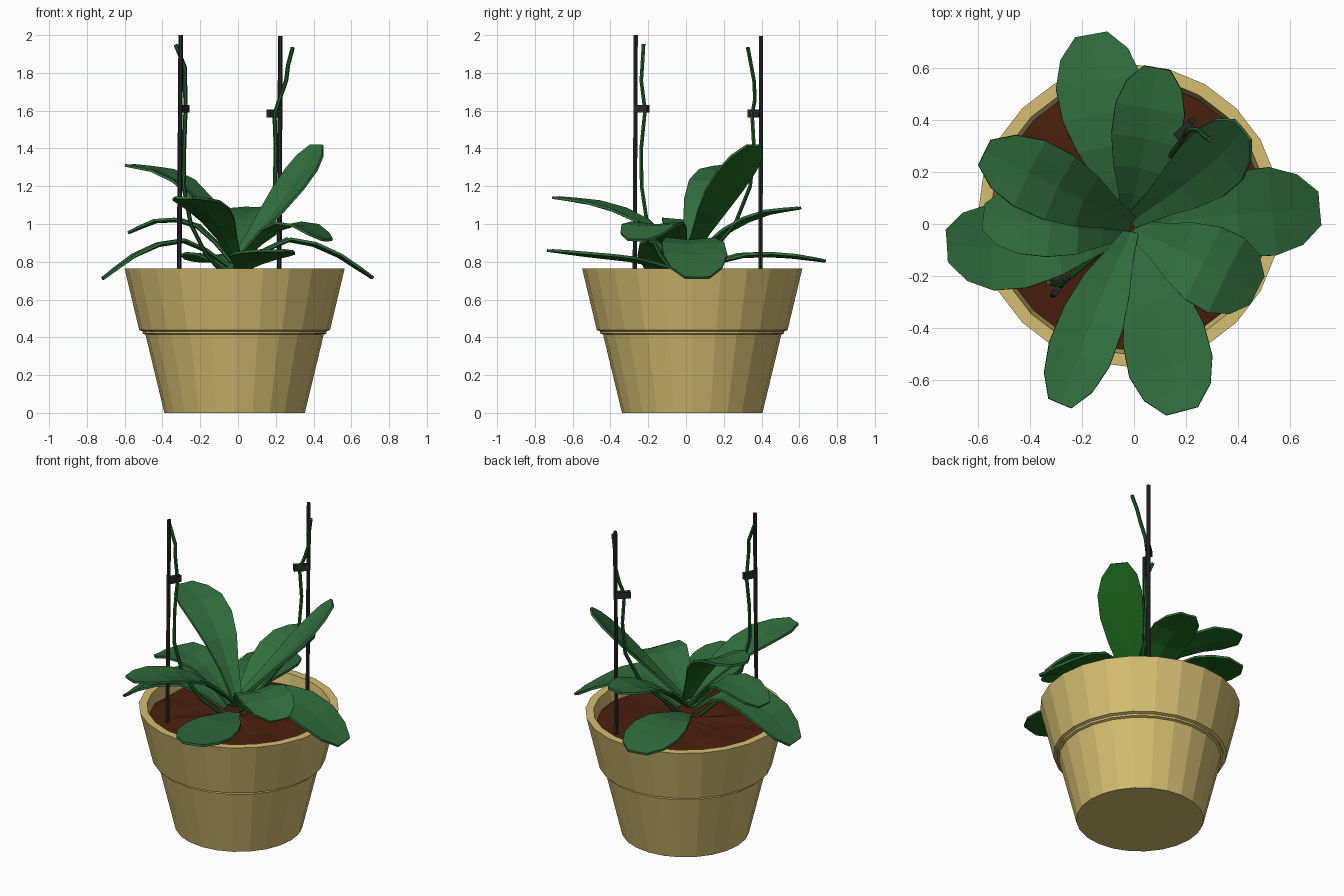
import bpy, bmesh, math, random
from mathutils import Vector

if "Cube" in bpy.data.objects:
    bpy.data.objects.remove(bpy.data.objects["Cube"])

random.seed(4)
CX, CY = -0.018, 0.033          # pot axis


def material(name, rgb):
    m = bpy.data.materials.new(name)
    m.diffuse_color = (*rgb, 1)
    m.use_nodes = True
    m.node_tree.nodes["Principled BSDF"].inputs["Base Color"].default_value = m.diffuse_color
    return m


POT = material("tan clay", (0.66, 0.51, 0.165))
SOIL = material("brown bark", (0.068, 0.014, 0.004))
LEAF = material("leaf green", (0.03, 0.155, 0.046))
UNDER = material("leaf underside", (0.013, 0.14, 0.013))
STEM = material("stem green", (0.012, 0.11, 0.02))
BLACK = material("charcoal", (0.021, 0.021, 0.023))


def finish(name, bm, *mats):
    bmesh.ops.recalc_face_normals(bm, faces=bm.faces) if name != "leaf" else None
    me = bpy.data.meshes.new(name)
    bm.to_mesh(me)
    bm.free()
    ob = bpy.data.objects.new(name, me)
    bpy.context.collection.objects.link(ob)
    for m in mats:
        me.materials.append(m)
    return ob


def lathe(name, profile, mat, n=24, jitter=0.0):
    """Spin (radius, z) points round the pot axis; radius 0 closes with a fan."""
    bm = bmesh.new()
    rings = []
    for r, z in profile:
        if r == 0:
            rings.append([bm.verts.new((CX, CY, z))] * n)
            continue
        rings.append([bm.verts.new((CX + r * math.cos(2 * math.pi * i / n),
                                    CY + r * math.sin(2 * math.pi * i / n),
                                    z + random.uniform(-jitter, jitter))) for i in range(n)])
    for a, b in zip(rings, rings[1:]):
        for i in range(n):
            j = (i + 1) % n
            bm.faces.new(list(dict.fromkeys((a[i], a[j], b[j], b[i]))))
    return finish(name, bm, mat)


def tube(name, pts, radius, mat, sides=6):
    """Thin polygonal tube along a mostly vertical path."""
    bm = bmesh.new()
    rings = []
    for k, p in enumerate(pts):
        d = (Vector(pts[min(k + 1, len(pts) - 1)]) - Vector(pts[max(k - 1, 0)])).normalized()
        u = d.cross(Vector((0, 1, 0))).normalized()
        v = d.cross(u)
        rings.append([bm.verts.new(Vector(p) + radius * (u * math.cos(a) + v * math.sin(a)))
                      for a in (2 * math.pi * i / sides for i in range(sides))])
    for a, b in zip(rings, rings[1:]):
        for i in range(sides):
            j = (i + 1) % sides
            bm.faces.new((a[i], a[j], b[j], b[i]))
    bm.faces.new(rings[0])
    bm.faces.new(rings[-1])
    return finish(name, bm, mat)


def spline(p, t):
    """Catmull-Rom point at t in 0..1 through the points p."""
    s = t * (len(p) - 1)
    i = min(int(s), len(p) - 2)
    f = s - i
    b, c = p[i], p[i + 1]
    a = p[i - 1] if i else b * 2 - c
    d = p[i + 2] if i + 2 < len(p) else c * 2 - b
    return 0.5 * (2 * b + (c - a) * f + (2 * a - 5 * b + 4 * c - d) * f * f
                  + (3 * b - a - 3 * c + d) * f ** 3)


# (position along leaf, share of full width)
WIDTHS = [(0, .22), (.18, .45), (.36, .76), (.55, .97), (.74, 1), (.89, .8), (1, .38)]


def leaf(path, half, fold=0.18):
    p = [Vector(q) for q in path]
    flat = Vector((p[-1].x - p[0].x, p[-1].y - p[0].y, 0)).normalized()
    side = Vector((0, 0, 1)).cross(flat)
    bm = bmesh.new()
    rows = []
    for t, w in WIDTHS:
        c = spline(p, t)
        d = (spline(p, min(t + .02, 1)) - spline(p, max(t - .02, 0))).normalized()
        up = d.cross(side).normalized()
        rise = fold * (1.6 - 1.3 * t)          # channelled base, flatter tip
        rows.append([bm.verts.new(c + side * (u * w * half) + up * (abs(u) * w * half * rise))
                     for u in (-1, -.5, 0, .5, 1)])
    for a, b in zip(rows, rows[1:]):
        for i in range(4):
            bm.faces.new((a[i], b[i], b[i + 1], a[i + 1]))
    ob = finish("leaf", bm, LEAF, UNDER)
    s = ob.modifiers.new("thickness", 'SOLIDIFY')
    s.thickness, s.offset, s.material_offset = 0.014, -1, 1


# Pot with a deep banded rim, and bark filling
lathe("pot", [(0, 0), (.372, 0), (.472, .415), (.487, .42), (.487, .432), (.505, .438),
              (.583, .765), (.535, .765), (.515, .66), (0, .66)], POT)
lathe("bark", [(.519, .69), (.40, .70), (.27, .70), (.13, .71), (0, .72)], SOIL, 24, .012)

# Leaves: low drooping layer, middle layer, upper layer
leaf([(-.04, .04, .76), (-.09, .28, .83), (-.13, .5, .835), (-.165, .73, .81)], .165, .1)
leaf([(.03, 0, .78), (.25, .02, .915), (.48, .045, .86), (.715, .06, .72)], .17, .08)
leaf([(-.05, -.04, .78), (-.27, -.07, .91), (-.5, -.09, .86), (-.72, -.085, .715)], .165, .08)
leaf([(.01, -.05, .76), (.08, -.28, .81), (.13, -.5, .835), (.185, -.72, .865)], .165, .1)
leaf([(.0, -.02, .8), (.17, -.1, .96), (.32, -.18, 1.0), (.475, -.255, .92)], .16, .1)
leaf([(-.03, -.03, .8), (-.2, -.02, .98), (-.39, .01, 1.025), (-.58, .03, .96)], .13, .1)
leaf([(-.02, .02, .8), (.02, .2, .95), (.055, .4, 1.05), (.09, .6, 1.09)], .135, .15)
leaf([(-.01, -.03, .82), (-.1, -.22, 1.0), (-.19, -.45, 1.10), (-.285, -.69, 1.145)], .125, .15)
leaf([(-.01, .0, .84), (-.18, .085, 1.11), (-.36, .175, 1.26), (-.575, .275, 1.315)], .14, .15)
leaf([(-.01, .01, .82), (.18, .14, 1.05), (.315, .25, 1.24), (.415, .36, 1.42)], .13, .2)

# Support stakes
tube("stake_front", [(-.312, -.272, .66), (-.303, -.266, 2.0)], .0125, BLACK)
tube("stake_back", [(.218, .394, .66), (.224, .398, 1.995)], .0125, BLACK)

# Flower stems
tube("stem_front", [(-.06, -.05, .72), (-.17, -.14, .84), (-.25, -.205, 1.0), (-.288, -.235, 1.2),
                    (-.285, -.237, 1.4), (-.278, -.217, 1.6), (-.28, -.237, 1.76),
                    (-.282, -.232, 1.83), (-.33, -.225, 1.95)], .011, STEM)
tube("stem_back", [(.02, .03, .72), (.07, .14, .86), (.14, .26, 1.0), (.195, .34, 1.2),
                   (.2, .36, 1.4), (.193, .35, 1.58), (.22, .365, 1.66), (.255, .36, 1.76),
                   (.265, .345, 1.84), (.29, .327, 1.935)], .011, STEM)


# Clips joining stem to stake
def clip(name, a, b, z):
    a, b = Vector((*a, z)), Vector((*b, z))
    d = (b - a).normalized()
    n = Vector((-d.y, d.x, 0)) * .014
    bm = bmesh.new()
    base = [bm.verts.new(q + Vector((0, 0, -.02))) for q in (a - n, b - n, b + n, a + n)]
    face = bm.faces.new(base)
    top = bmesh.ops.extrude_face_region(bm, geom=[face])["geom"]
    bmesh.ops.translate(bm, vec=(0, 0, .04), verts=[v for v in top if isinstance(v, bmesh.types.BMVert)])
    finish(name, bm, BLACK)


clip("clip_front", (-.305, -.27), (-.268, -.2), 1.61)
clip("clip_back", (.225, .395), (.16, .335), 1.585)
